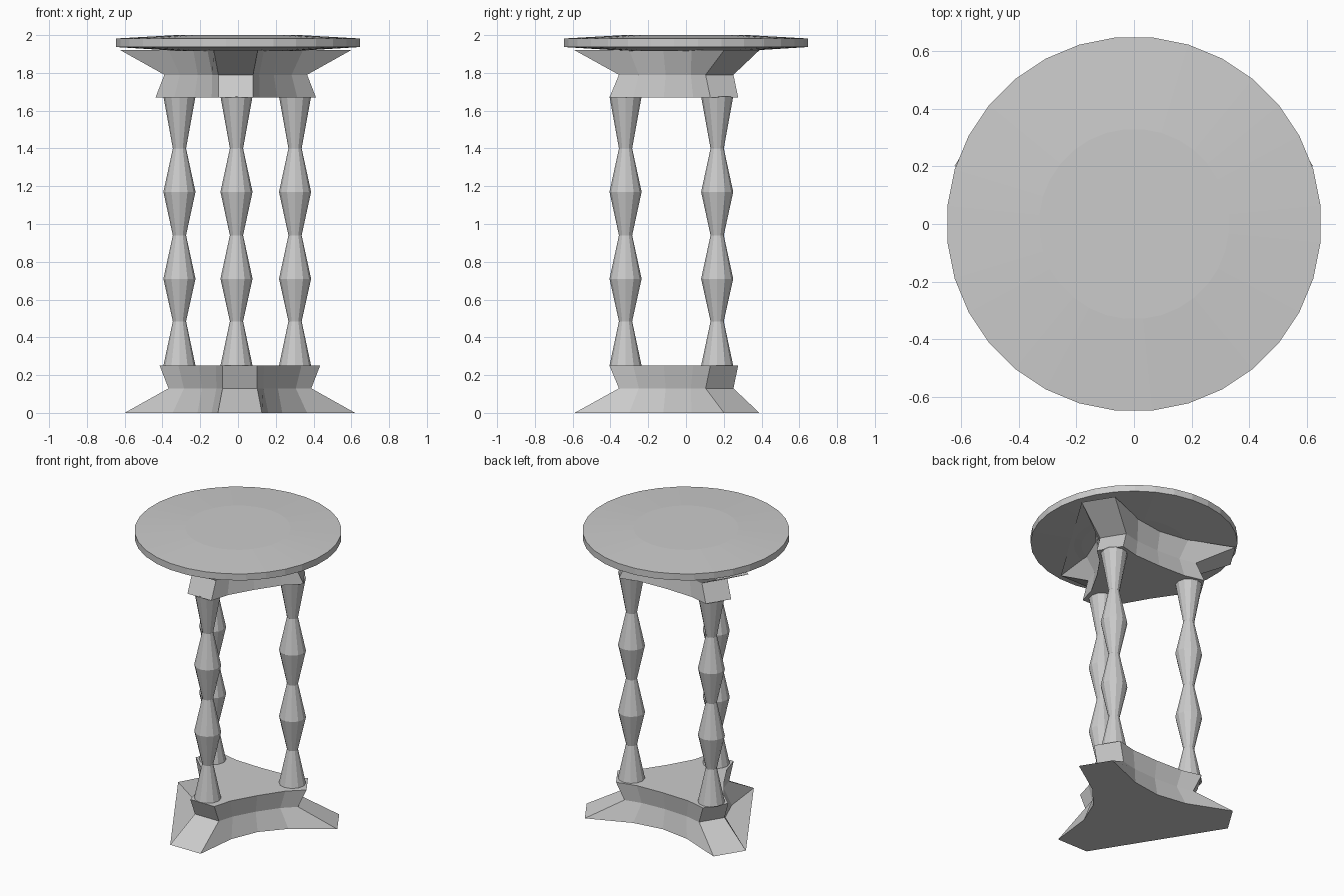
import bpy, bmesh
from math import pi, sin, cos, radians
from mathutils import Matrix, Vector

cube = bpy.data.objects.get("Cube")
if cube:
    bpy.data.objects.remove(cube)

grey = bpy.data.materials.new("grey_stone")
grey.use_nodes = True
COLOUR = (0.6, 0.6, 0.6, 1)
grey.diffuse_color = COLOUR
grey.node_tree.nodes["Principled BSDF"].inputs["Base Color"].default_value = COLOUR


def add_object(name, bm):
    mesh = bpy.data.meshes.new(name)
    bm.to_mesh(mesh)
    bm.free()
    mesh.materials.append(grey)
    obj = bpy.data.objects.new(name, mesh)
    bpy.context.collection.objects.link(obj)
    return obj


def bridge(bm, lower, upper):
    n = len(lower)
    for i in range(n):
        j = (i + 1) % n
        bm.faces.new((lower[i], lower[j], upper[j], upper[i]))


def lathe(name, profile, sides, start=0.0):
    """Closed turned shape from (radius, height) pairs, bottom to top."""
    bm = bmesh.new()
    rings = []
    for r, z in profile:
        angles = [start + 2 * pi * i / sides for i in range(sides)]
        rings.append([bm.verts.new((r * cos(a), r * sin(a), z)) for a in angles])
    for lower, upper in zip(rings, rings[1:]):
        bridge(bm, lower, upper)
    bm.faces.new(rings[0][::-1])
    bm.faces.new(rings[-1])
    return add_object(name, bm)


def star_outline(reach, half, shoulder, waist):
    """Three blunt arms joined by hollow sides, counterclockwise."""
    sx, sy = shoulder
    mirrored = (0.5 * sx - 0.866 * sy, -0.866 * sx - 0.5 * sy)
    sector = [(-half, -reach), (half, -reach), shoulder,
              (0.866 * waist, -0.5 * waist), mirrored]
    points = []
    for k in range(3):
        turn = Matrix.Rotation(radians(120 * k), 3, "Z")
        points += [turn @ Vector((x, y, 0)) for x, y in sector]
    return points


def star_foot(name):
    bm = bmesh.new()
    levels = [(0.0, 0.59, 0.108, (0.139, -0.30), 0.24),
              (0.13, 0.355, 0.085, (0.115, -0.25), 0.215),
              (0.25, 0.405, 0.085, (0.118, -0.28), 0.235)]
    rings = []
    for z, *shape in levels:
        rings.append([bm.verts.new((p.x * 1.08, p.y, z)) for p in star_outline(*shape)])
    for lower, upper in zip(rings, rings[1:]):
        bridge(bm, lower, upper)
    bm.faces.new(rings[-1])
    # the wide cap runs straight across one of the hollow sides
    bm.faces.new(rings[0][:-3][::-1])
    return add_object(name, bm)


# Base and its upturned twin under the top
base = star_foot("base")
base.location.x = 0.01
capital = star_foot("top_support")
capital.rotation_euler.y = pi
capital.location = (-0.012, 0, 1.92)

# Three turned columns
WIDE, NARROW = 0.085, 0.035
heights = [0.25, 0.485, 0.71, 0.94, 1.17, 1.40, 1.675]
profile = [(NARROW if i % 2 else WIDE, z) for i, z in enumerate(heights)]
for name, x, y in (("front_column", -0.008, -0.32),
                   ("left_column", 0.302, 0.165),
                   ("right_column", -0.31, 0.165)):
    column = lathe(name, profile, 12)
    column.location = (x, y, 0)

# Round top, slightly domed on both faces
lathe("table_top", [(0.33, 1.917), (0.65, 1.937), (0.65, 1.982), (0.33, 2.0)],
      32, pi / 32)
